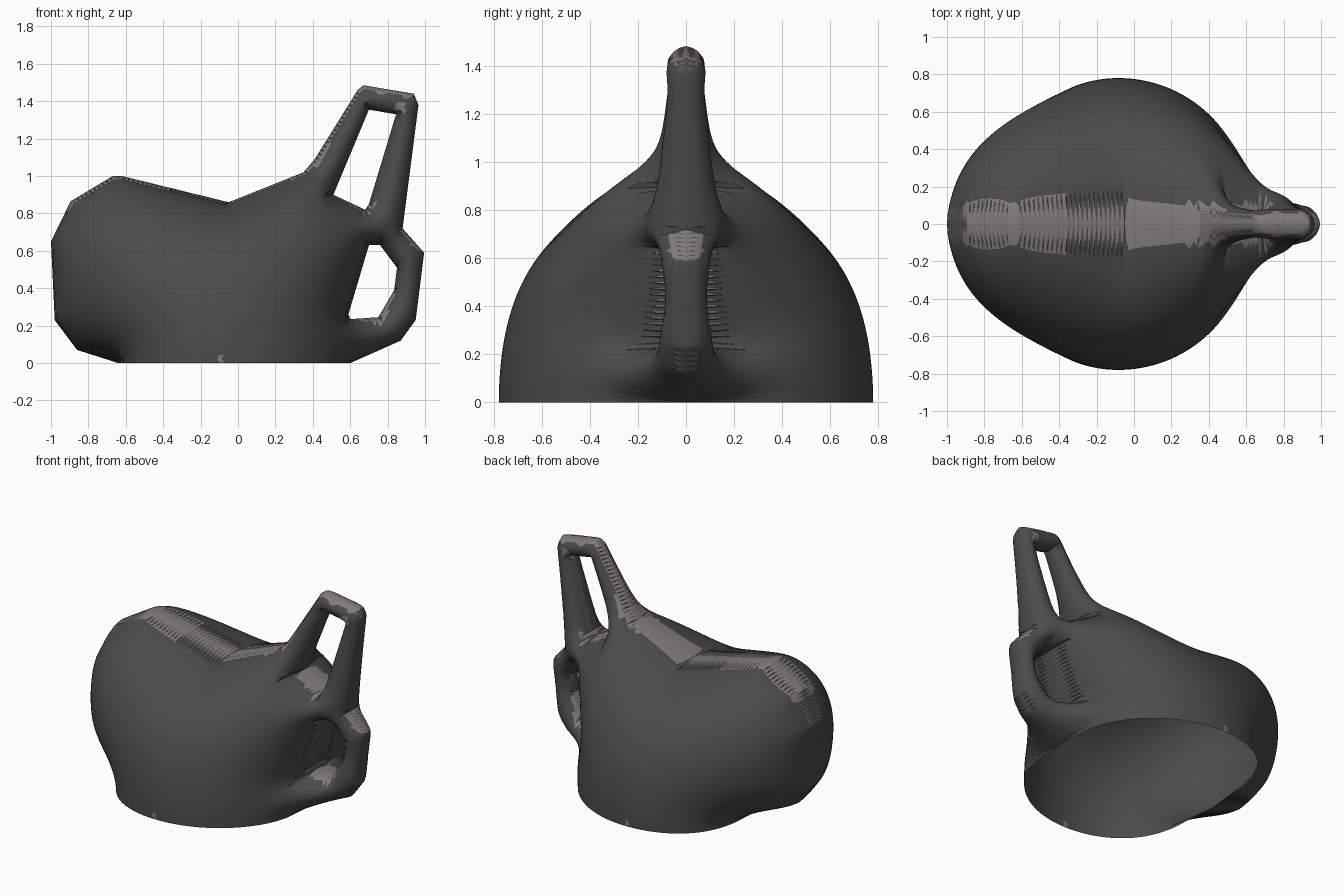
import bpy, bmesh, math
from mathutils import Vector
from mathutils.geometry import delaunay_2d_cdt

if "Cube" in bpy.data.objects:
    bpy.data.objects.remove(bpy.data.objects["Cube"], do_unlink=True)

STEP = 0.025
HALF_DEPTH = 0.78

# Side profile of the body with its handle, and the two handle openings (x, z)
OUTLINE = [(-.64, 0), (-.86, .07), (-.98, .23), (-1, .65), (-.895, .865), (-.67, 1.0),
           (-.62, 1.0), (-.05, .86), (.35, 1.02), (.41, 1.09), (.64, 1.46), (.67, 1.485),
           (.94, 1.44), (.965, 1.38), (.88, .72), (.995, .59), (.95, .23), (.87, .12), (.6, 0)]
UPPER_HOLE = [(.51, .9), (.68, .82), (.7, .85), (.845, 1.33), (.70, 1.355)]
LOWER_HOLE = [(.7, .63), (.76, .63), (.85, .51), (.835, .39), (.75, .245), (.6, .235), (.59, .26)]
LOOPS = [[Vector(p) for p in loop] for loop in (OUTLINE, UPPER_HOLE, LOWER_HOLE)]
SEGMENTS = [(a, b) for loop in LOOPS for a, b in zip(loop, loop[1:] + loop[:1])]
RIMS = [s for s in SEGMENTS if s[0].y + s[1].y > 0]


def inside(p):
    hits = sum((a.y > p.y) != (b.y > p.y) and
               p.x < a.x + (p.y - a.y) * (b.x - a.x) / (b.y - a.y) for a, b in SEGMENTS)
    return hits % 2 == 1


def rim_distance(p):
    best = 9.0
    for a, b in RIMS:
        d = b - a
        t = max(0.0, min(1.0, (p - a).dot(d) / d.length_squared))
        best = min(best, (p - a - d * t).length)
    return best


def make_material(name, value):
    mat = bpy.data.materials.new(name)
    mat.use_nodes = True
    mat.diffuse_color = value
    mat.node_tree.nodes["Principled BSDF"].inputs["Base Color"].default_value = value
    return mat


# Sample the profile edges, with fine rings just inside the rim
points, edges, rings = [], [], []
for loop in LOOPS:
    first = len(points)
    for a, b in zip(loop, loop[1:] + loop[:1]):
        n = max(1, round((b - a).length / STEP))
        side = Vector((a.y - b.y, b.x - a.x)).normalized()
        for i in range(n):
            p = a.lerp(b, i / n)
            points.append(p)
            if a.y + b.y > 0:
                mid = a.lerp(b, (i + .5) / n)
                for depth in (.003, .009, .018):
                    for q in (mid + side * depth, mid - side * depth):
                        if q.y > .002 and inside(q) and rim_distance(q) > depth * .95:
                            rings.append(q)
    count = len(points) - first
    edges += [(first + i, first + (i + 1) % count) for i in range(count)]
points += rings

# Fill the inside with a staggered grid
for row in range(1, 70):
    for col in range(-41, 42):
        p = Vector(((col + row % 2 / 2) * STEP, row * STEP * .87))
        if inside(p) and rim_distance(p) > .03:
            points.append(p)
verts, _, tris, *_ = delaunay_2d_cdt(points, edges, [], 0, 1e-5)
tris = [t for t in tris if inside((verts[t[0]] + verts[t[1]] + verts[t[2]]) / 3)]

# Inflate the profile like a stretched membrane, free along the open base
weights = [{} for _ in verts]
areas = [0.0] * len(verts)
for t in tris:
    for k in range(3):
        i, j, o = t[k], t[(k + 1) % 3], t[(k + 2) % 3]
        u, v = verts[i] - verts[o], verts[j] - verts[o]
        cross = max(abs(u.x * v.y - u.y * v.x), 1e-9)
        w = u.dot(v) / cross / 2
        weights[i][j] = weights[i].get(j, 0) + w
        weights[j][i] = weights[j].get(i, 0) + w
        areas[o] += cross / 6
free = [(i, list(w.items()), sum(w.values())) for i, w in enumerate(weights)
        if w and rim_distance(verts[i]) > 1e-4]
level = [0.0] * len(verts)
for _ in range(350):
    for i, near, total in free:
        target = (areas[i] + sum(w * level[j] for j, w in near)) / total
        level[i] += 1.88 * (target - level[i])
peak = max(level)
depth = [HALF_DEPTH * math.sqrt(max(h, 0) / peak) for h in level]

# Front half of the shell, open underneath
bm = bmesh.new()
shell = [bm.verts.new((v.x, -d, v.y)) for v, d in zip(verts, depth)]
for t in tris:
    bm.faces.new([shell[i] for i in t])
bm.normal_update()
for f in bm.faces:
    if f.normal.y > 0:
        f.normal_flip()
bmesh.ops.delete(bm, geom=[v for v in bm.verts if not v.link_faces], context='VERTS')

# Pale worn rim on upward edges, plus small pale spots
SPOTS = [(.87, 1.365, .03), (-.095, .02, .018)]
for f in bm.faces:
    c = f.calc_center_median()
    rim = f.normal.z > .45 and abs(f.normal.y) < .75 and c.y > -.11
    spot = any(math.hypot(c.x - x, c.z - z) < r for x, z, r in SPOTS)
    f.material_index = int(rim or spot)

mesh = bpy.data.meshes.new("body_with_handle")
bm.to_mesh(mesh)
bm.free()
mesh.materials.append(make_material("charcoal", (.07, .07, .07, 1)))
mesh.materials.append(make_material("warm_grey", (.22, .20, .19, 1)))
body = bpy.data.objects.new("body_with_handle", mesh)
bpy.context.collection.objects.link(body)
bpy.context.view_layer.objects.active = body
body.select_set(True)
bpy.ops.object.shade_smooth_by_angle(angle=math.radians(40))

# Back half
mirror = body.modifiers.new("back_half", 'MIRROR')
mirror.use_axis = (False, True, False)
mirror.merge_threshold = .0005
